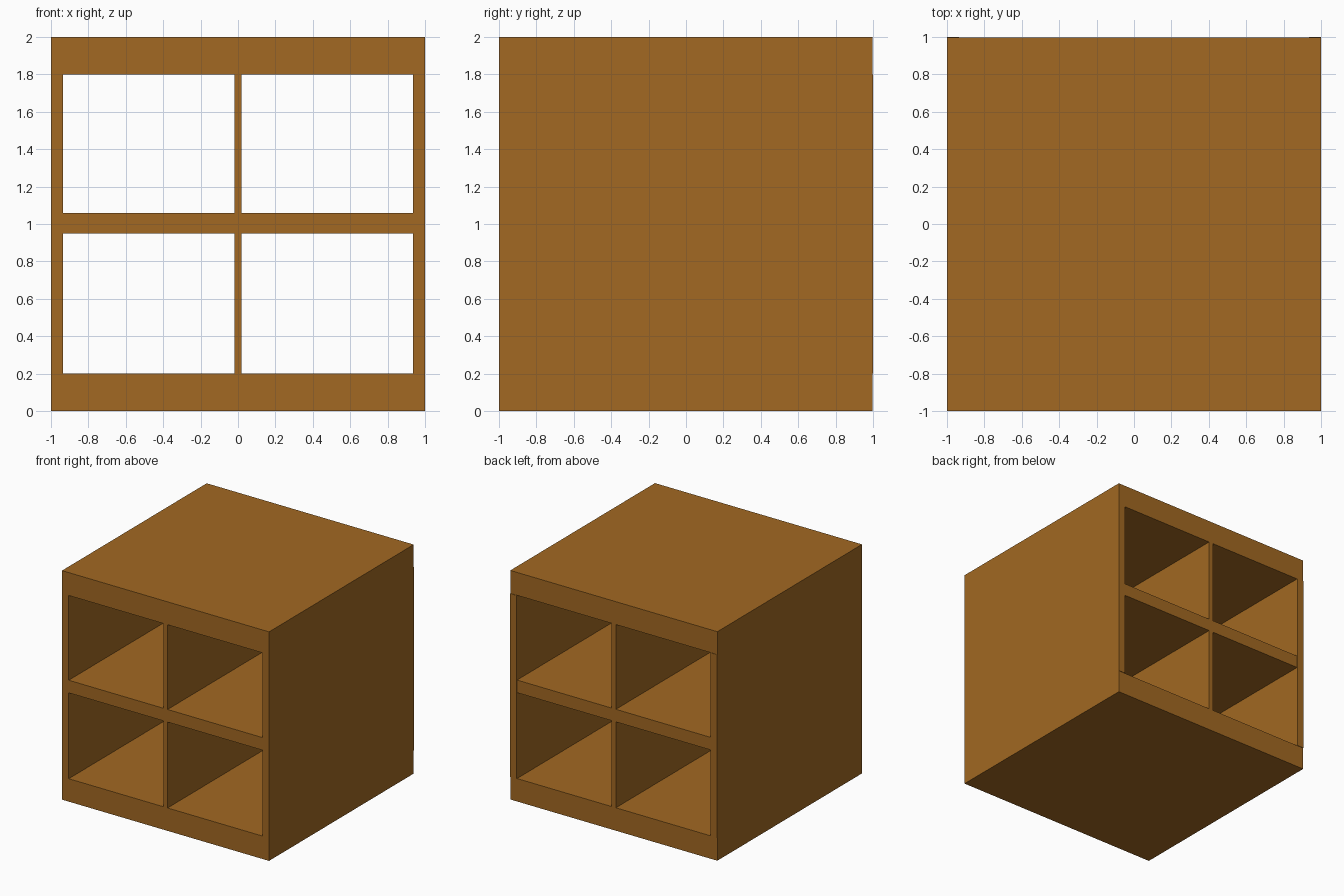
import bpy

if "Cube" in bpy.data.objects:
    bpy.data.objects.remove(bpy.data.objects["Cube"])

wood = bpy.data.materials.new("warm brown wood")
wood.diffuse_color = (0.36, 0.14, 0.016, 1)
wood.use_nodes = True
wood.node_tree.nodes["Principled BSDF"].inputs["Base Color"].default_value = wood.diffuse_color


def board(name, x0, x1, y0, y1, z0, z1):
    """Axis-aligned board given by its extents."""
    bpy.ops.mesh.primitive_cube_add(
        size=1, location=((x0 + x1) / 2, (y0 + y1) / 2, (z0 + z1) / 2))
    ob = bpy.context.object
    ob.name = name
    ob.scale = (x1 - x0, y1 - y0, z1 - z0)
    bpy.ops.object.transform_apply(location=False, rotation=False, scale=True)
    ob.data.materials.append(wood)
    return ob


BACK = 0.996   # slabs stop just short of the side panels at the back
INNER = 0.935  # inner face of the side panels

# thick bottom and top slabs
board("bottom_slab", -1, 1, -1, BACK, 0, 0.2)
board("top_slab", -1, 1, -1, BACK, 1.8, 2)

# side panels between the slabs
board("left_side", -1, -INNER, -1, 1, 0.2, 1.8)
board("right_side", INNER, 1, -1, 1, 0.2, 1.8)

# middle shelf
board("middle_shelf", -INNER, INNER, -1, BACK, 0.95, 1.06)

# thin upright dividers, below and above the shelf
board("lower_divider", -0.02, 0.02, -1, BACK, 0.2, 0.95)
board("upper_divider", -0.02, 0.02, -1, BACK, 1.06, 1.8)
